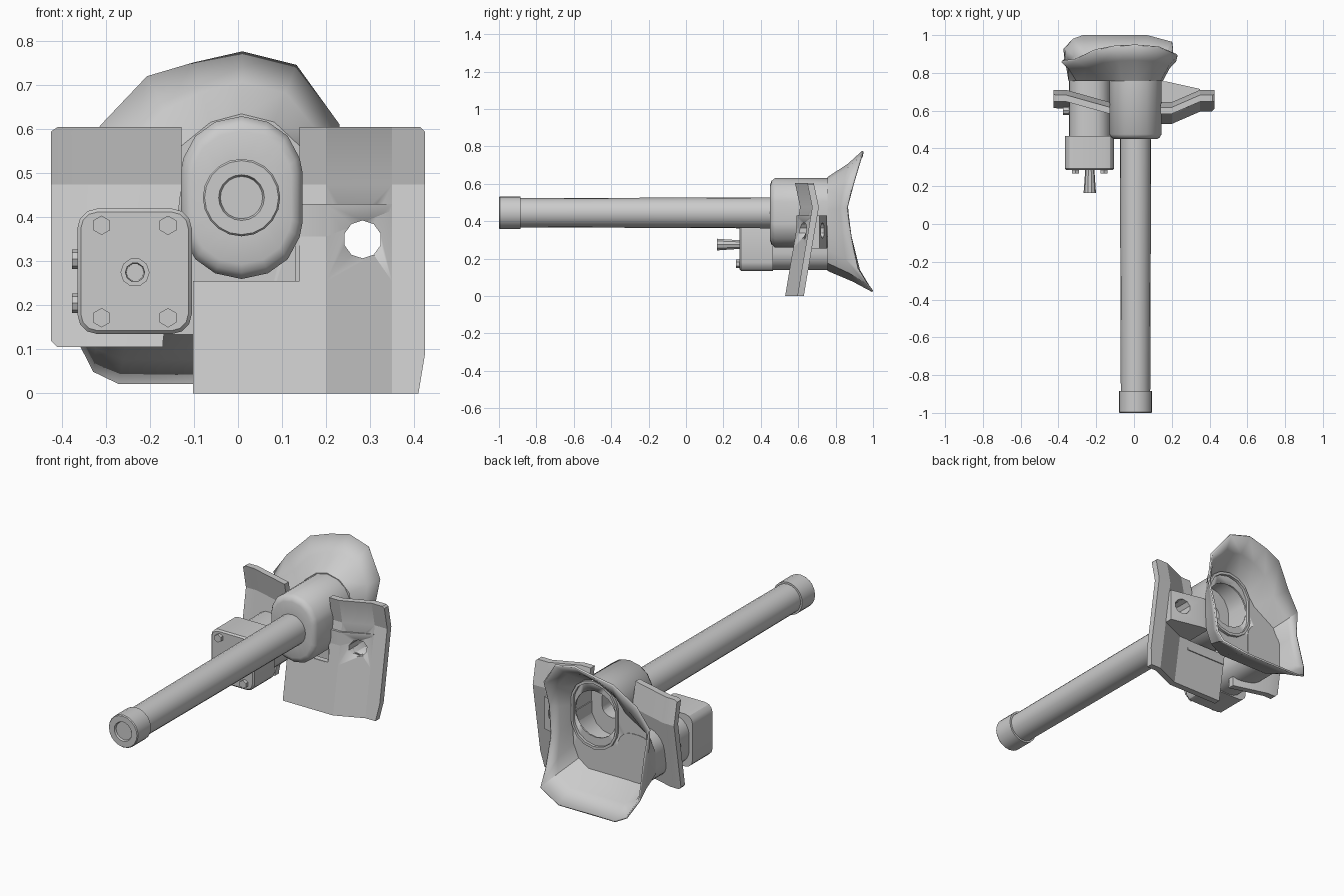
import bpy, bmesh, math
from mathutils import Vector, Matrix

if "Cube" in bpy.data.objects:
    bpy.data.objects.remove(bpy.data.objects["Cube"])

steel = bpy.data.materials.new("grey_steel")
steel.diffuse_color = (0.6, 0.6, 0.6, 1)
steel.use_nodes = True
steel.node_tree.nodes["Principled BSDF"].inputs["Base Color"].default_value = steel.diffuse_color
CX, CZ = 0.008, 0.445           # barrel axis


def finish(name, bm, angle=30):
    bmesh.ops.recalc_face_normals(bm, faces=bm.faces[:])
    me = bpy.data.meshes.new(name)
    bm.to_mesh(me)
    bm.free()
    me.materials.append(steel)
    ob = bpy.data.objects.new(name, me)
    bpy.context.collection.objects.link(ob)
    bpy.ops.object.select_all(action='DESELECT')
    ob.select_set(True)
    bpy.context.view_layer.objects.active = ob
    bpy.ops.object.shade_smooth_by_angle(angle=math.radians(angle))
    return ob


def loft(bm, rings, cap=(False, False)):
    """Skin closed rings of equal point count."""
    vs = [[bm.verts.new(p) for p in r] for r in rings]
    n = len(vs[0])
    for a, b in zip(vs, vs[1:]):
        for i in range(n):
            j = (i + 1) % n
            bm.faces.new((a[i], a[j], b[j], b[i]))
    if cap[0]:
        bm.faces.new(vs[0])
    if cap[1]:
        bm.faces.new(vs[-1])


def lathe(name, profile, cx, cz, n=20):
    """Turn (y, radius) pairs about an axis along y."""
    bm = bmesh.new()
    rings = [[(cx + r * math.cos(2 * math.pi * k / n), y, cz + r * math.sin(2 * math.pi * k / n))
              for k in range(n)] for y, r in profile]
    loft(bm, rings, (True, True))
    return finish(name, bm)


def rod(name, c, r, depth, axis='y', n=6):
    bm = bmesh.new()
    rot = Matrix.Rotation(math.pi / 2, 4, 'X' if axis == 'y' else 'Y')
    bmesh.ops.create_cone(bm, cap_ends=True, segments=n, radius1=r, radius2=r, depth=depth,
                          matrix=Matrix.Translation(c) @ rot)
    return finish(name, bm)


def rounded(name, x0, x1, z0, z1, y0, y1, r, edge=0.0, seg=3):
    """Box with corners rounded in the front outline and a softened front edge."""
    def ring(y, d):
        pts = []
        for cx, cz, a in ((x1 - r, z1 - r, 0), (x0 + r, z1 - r, 90), (x0 + r, z0 + r, 180), (x1 - r, z0 + r, 270)):
            for k in range(seg + 1):
                t = math.radians(a + 90 * k / seg)
                pts.append((cx + (r - d) * math.cos(t), y, cz + (r - d) * math.sin(t)))
        return pts
    bm = bmesh.new()
    rings = [ring(y0, edge), ring(y0 + edge, 0), ring(y1, 0)] if edge else [ring(y0, 0), ring(y1, 0)]
    loft(bm, rings, (True, True))
    return finish(name, bm)


def cut(ob, cutter):
    m = ob.modifiers.new("cut", 'BOOLEAN')
    m.operation = 'DIFFERENCE'
    m.solver = 'EXACT'
    m.object = cutter
    cutter.hide_render = True
    cutter.hide_viewport = True
    cutter.display_type = 'WIRE'


# Barrel with muzzle ring, bored through its full length
lathe("barrel", [(-0.99, 0.048), (-1.0, 0.052), (-1.0, 0.084), (-0.995, 0.088), (-0.885, 0.088),
                 (-0.885, 0.078), (0.47, 0.083), (0.62, 0.083), (0.62, 0.075), (-0.6, 0.048), (-0.7, 0.048)], CX, CZ)

# Barrel housing: rounded collar, hollow at the back
half = [(0, 0.185), (0.06, 0.172), (0.105, 0.14), (0.132, 0.09), (0.138, 0.06)]
quad = half + [(x, -z) for x, z in reversed(half)]
outline = quad + [(-x, z) for x, z in reversed(quad[1:-1])]
sections = [(0.62, 0.45), (0.45, 0.45), (0.45, 0.82), (0.457, 0.92), (0.475, 1), (0.78, 1), (0.78, 0.92), (0.62, 0.92)]
bm = bmesh.new()
loft(bm, [[(CX + x * s, y, CZ + z * s) for x, z in outline] for y, s in sections])
loft(bm, [[(CX + x * s, 0.62, CZ + z * s) for x, z in outline] for s in (0.92, 0.45)])
bmesh.ops.remove_doubles(bm, verts=bm.verts[:], dist=0.0001)
finish("barrel_housing", bm, 40)

# Flared rear shroud: base outline (x, z) paired with rim points (x, y, z)
base = [(0.008, 0.63), (0.08, 0.612), (0.135, 0.56), (0.147, 0.46), (0.147, 0.36), (0.14, 0.25), (0.11, 0.18),
        (0.05, 0.14), (-0.25, 0.14), (-0.31, 0.16), (-0.34, 0.21), (-0.34, 0.33), (-0.30, 0.42),
        (-0.17, 0.5), (-0.125, 0.56), (-0.06, 0.612)]
rim = [(0.01, 0.95, 0.77), (0.13, 0.94, 0.74), (0.225, 0.90, 0.607), (0.215, 0.865, 0.475), (0.19, 0.885, 0.32),
       (0.2, 0.92, 0.15), (0.2, 0.965, 0.075), (0.07, 1.0, 0.03), (-0.27, 1.0, 0.03), (-0.325, 0.98, 0.057),
       (-0.365, 0.93, 0.14), (-0.36, 0.875, 0.36), (-0.38, 0.865, 0.5), (-0.31, 0.875, 0.605),
       (-0.205, 0.925, 0.715), (-0.10, 0.945, 0.745)]
bm = bmesh.new()
low = [Vector((x, 0.765, z)) for x, z in base]
high = [Vector(p) for p in rim]
mid = [a.lerp(b, 0.5) + Vector((0, 0.015, 0)) for a, b in zip(low, high)]
loft(bm, [low, mid, high], (True, False))
shroud = finish("rear_shroud", bm, 35)
sol = shroud.modifiers.new("thickness", 'SOLIDIFY')
sol.thickness = 0.01
sol.offset = -1
cut(shroud, rod("shroud_opening_cutter", (CX, 0.765, CZ), 0.125, 0.07, n=20))


# Shield plates: a sheet leaning with height and stepping back outward
def lean(z):
    return 0.61 - 0.027 * (z - 0.475) / 0.13 if z > 0.475 else 0.53 + 0.08 * z / 0.475


def plate(name, rows, step_in, step_out):
    bm = bmesh.new()
    cache = {}

    def vert(x, z):
        key = (x, z)
        if key not in cache:
            t = min(1, max(0, (abs(x) - step_in) / (step_out - step_in)))
            cache[key] = bm.verts.new((x, lean(z) + 0.065 * t, z))
        return cache[key]
    for (z0, a), (z1, b) in zip(rows, rows[1:]):
        off = len(b) - len(a)           # lower rows may gain inner columns
        b2 = b[off:] if off > 0 else b
        for i in range(len(a) - 1):
            bm.faces.new((vert(a[i], z0), vert(a[i + 1], z0), vert(b2[i + 1], z1), vert(b2[i], z1)))
    ext = bmesh.ops.extrude_face_region(bm, geom=bm.faces[:], use_keep_orig=True)
    bmesh.ops.translate(bm, vec=(0, 0.035, 0), verts=[g for g in ext["geom"] if isinstance(g, bmesh.types.BMVert)])
    return finish(name, bm, 20)


inner = [0.14, 0.2, 0.35]
right = plate("right_shield", [(0.605, inner + [0.415]), (0.595, inner + [0.425]), (0.475, inner + [0.425]),
                               (0.255, inner + [0.425]), (0.254, [-0.102] + inner + [0.425]),
                               (0.09, [-0.102] + inner + [0.425]), (0, [-0.102] + inner + [0.41])], 0.2, 0.35)
plate("left_shield", [(0.605, [-0.41, -0.36, -0.128]), (0.595, [-0.425, -0.36, -0.128]),
                      (0.475, [-0.425, -0.36, -0.128]), (0.12, [-0.425, -0.36, -0.17]),
                      (0.105, [-0.41, -0.36, -0.17])], 0.13, 0.36)
# Lower right sheet under the housing, joining the step
rounded("shield_step", -0.102, 0.141, 0.2, 0.256, 0.574, 0.604, 0.001, seg=1)

# Wedge block behind the right shield, with the sight hole through both
bm = bmesh.new()
loft(bm, [[(0.13, 0.59, z), (0.2, 0.59, z), (0.35, 0.665, z), (0.35, 0.715, z), (0.17, 0.755, z), (0.13, 0.755, z)]
          for z in (0.255, 0.43)], (True, True))
block = finish("sight_block", bm)
hole = rod("sight_hole_cutter", (0.283, 0.65, 0.35), 0.043, 0.5, n=10)
cut(right, hole)
cut(block, hole)
for z in (0.39, 0.33):
    rod("block_bolt", (0.172, 0.732, z), 0.02, 0.02, 'x', 8)

# Secondary gun mount: front box, rear sleeve, muzzle and bolts
rounded("mount_box", -0.365, -0.105, 0.135, 0.42, 0.285, 0.465, 0.045, 0.008)
rounded("mount_sleeve", -0.345, -0.125, 0.14, 0.40, 0.46, 0.768, 0.09, seg=5)
lathe("small_muzzle", [(0.24, 0.02), (0.165, 0.022), (0.165, 0.033), (0.19, 0.031), (0.29, 0.024)], -0.234, 0.275, 10)
for x in (-0.31, -0.159):
    for z in (0.382, 0.172):
        rod("mount_bolt", (x, 0.28, z), 0.022, 0.025)
for z in (0.305, 0.205):
    rod("side_bolt", (-0.358, 0.6, z), 0.022, 0.038, 'x', 8)
